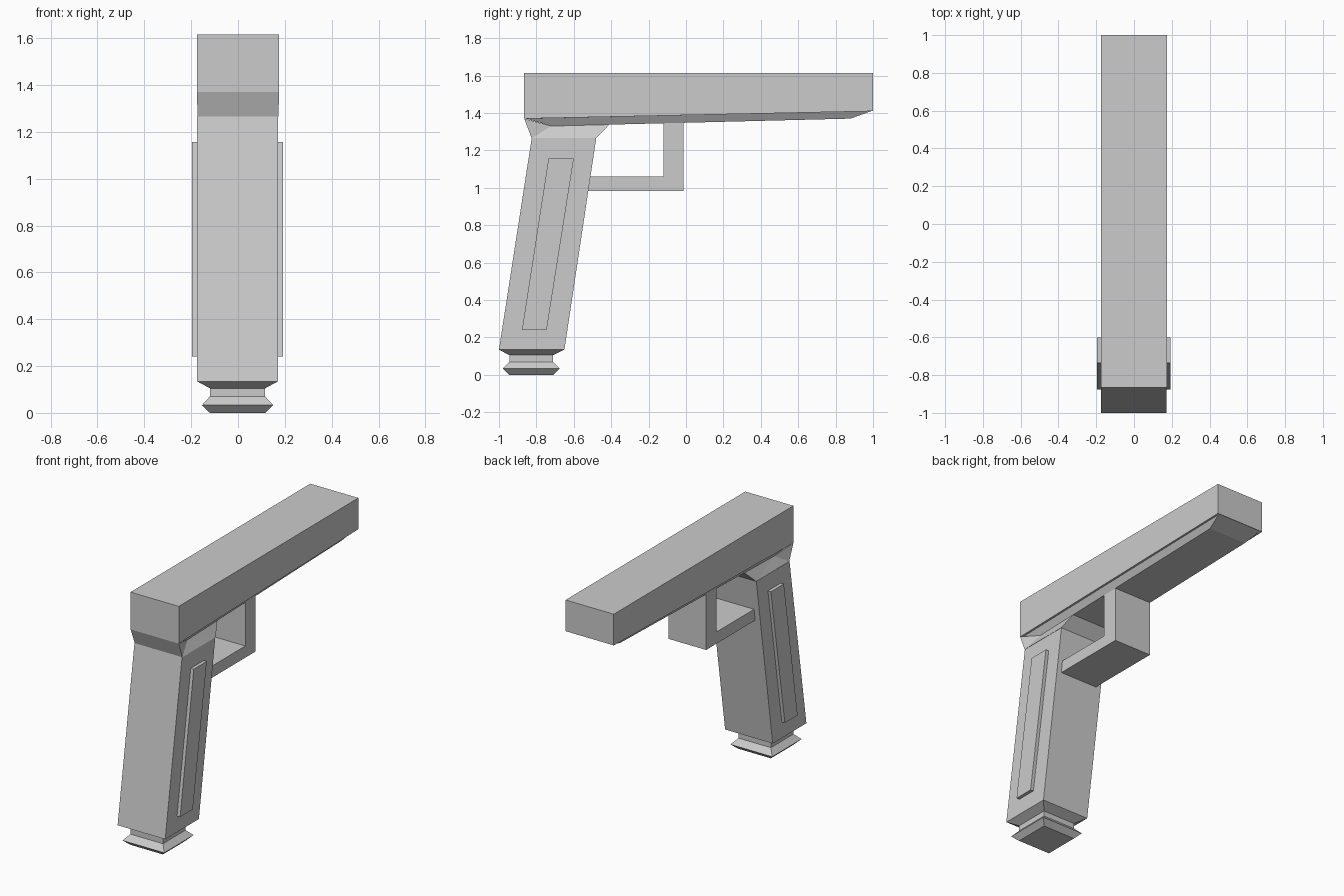
import bpy, bmesh

cube = bpy.data.objects.get("Cube")
if cube:
    bpy.data.objects.remove(cube, do_unlink=True)

grey = bpy.data.materials.new("light_grey")
grey.use_nodes = True
grey.diffuse_color = (0.6, 0.6, 0.6, 1)
bsdf = next(n for n in grey.node_tree.nodes if n.type == 'BSDF_PRINCIPLED')
bsdf.inputs["Base Color"].default_value = (0.6, 0.6, 0.6, 1)


def finish(name, bm):
    bmesh.ops.recalc_face_normals(bm, faces=bm.faces)
    mesh = bpy.data.meshes.new(name)
    bm.to_mesh(mesh)
    bm.free()
    mesh.materials.append(grey)
    obj = bpy.data.objects.new(name, mesh)
    bpy.context.collection.objects.link(obj)
    return obj


def loft(name, rings, cx=0.0):
    """Stack four-cornered rings: (half width, back y, back z, front y, front z)."""
    bm = bmesh.new()
    loops = [[bm.verts.new(p) for p in ((cx - w, y0, z0), (cx + w, y0, z0),
                                        (cx + w, y1, z1), (cx - w, y1, z1))]
             for w, y0, z0, y1, z1 in rings]
    for a, b in zip(loops, loops[1:]):
        for i in range(4):
            j = (i + 1) % 4
            bm.faces.new((a[i], a[j], b[j], b[i]))
    bm.faces.new(loops[0])
    bm.faces.new(loops[-1])
    return finish(name, bm)


def extrude(name, outline, x0, x1):
    """Extrude a side outline of (y, z) points between two x positions."""
    bm = bmesh.new()
    face = bm.faces.new([bm.verts.new((x0, y, z)) for y, z in outline])
    new = bmesh.ops.extrude_face_region(bm, geom=[face])["geom"]
    bmesh.ops.translate(bm, vec=(x1 - x0, 0, 0),
                        verts=[v for v in new if isinstance(v, bmesh.types.BMVert)])
    return finish(name, bm)


# Upper body with a small step and a tapered underside
loft("slide", [
    (0.175, -0.865, 1.615, 1.0, 1.615),
    (0.175, -0.865, 1.37, 1.0, 1.41),
    (0.162, -0.855, 1.37, 0.99, 1.41),
    (0.137, -0.72, 1.33, 0.88, 1.37),
])

# Slanted grip, bottom step and flared foot
CX = -0.002
loft("grip", [
    (0.173, -0.825, 1.265, -0.48, 1.265),
    (0.173, -1.0, 0.135, -0.65, 0.135),
    (0.118, -0.945, 0.105, -0.71, 0.105),
    (0.118, -0.945, 0.07, -0.71, 0.07),
    (0.152, -0.98, 0.033, -0.675, 0.033),
    (0.118, -0.945, 0.0, -0.71, 0.0),
], CX)

# Faceted neck joining grip and slide
bm = bmesh.new()
profile = [(0.173, -0.825, 1.265), (0.175, -0.865, 1.37), (0.137, -0.72, 1.33),
           (0.137, -0.41, 1.338), (0.173, -0.48, 1.265)]
left, right = [[bm.verts.new((s * x, y, z)) for x, y, z in profile] for s in (1, -1)]
for side in (left, right):
    bottom_back, top_back, middle, top_front, bottom_front = side
    bm.faces.new((bottom_back, top_back, middle))
    bm.faces.new((bottom_back, middle, bottom_front))
    bm.faces.new((middle, top_front, bottom_front))
for i in range(5):
    j = (i + 1) % 5
    bm.faces.new((left[i], left[j], right[j], right[i]))
finish("grip_neck", bm)

# Raised panels on both sides of the grip
panel = [(-0.735, 1.157), (-0.60, 1.157), (-0.745, 0.24), (-0.877, 0.24)]
for name, s in (("left", 1), ("right", -1)):
    extrude(name + "_grip_panel", panel, CX + s * 0.16, CX + s * 0.195)

# Square L-shaped guard
guard = [(-0.55, 0.983), (-0.013, 0.983), (-0.013, 1.36), (-0.12, 1.36),
         (-0.12, 1.06), (-0.55, 1.06)]
extrude("guard", guard, -0.137, 0.137)
